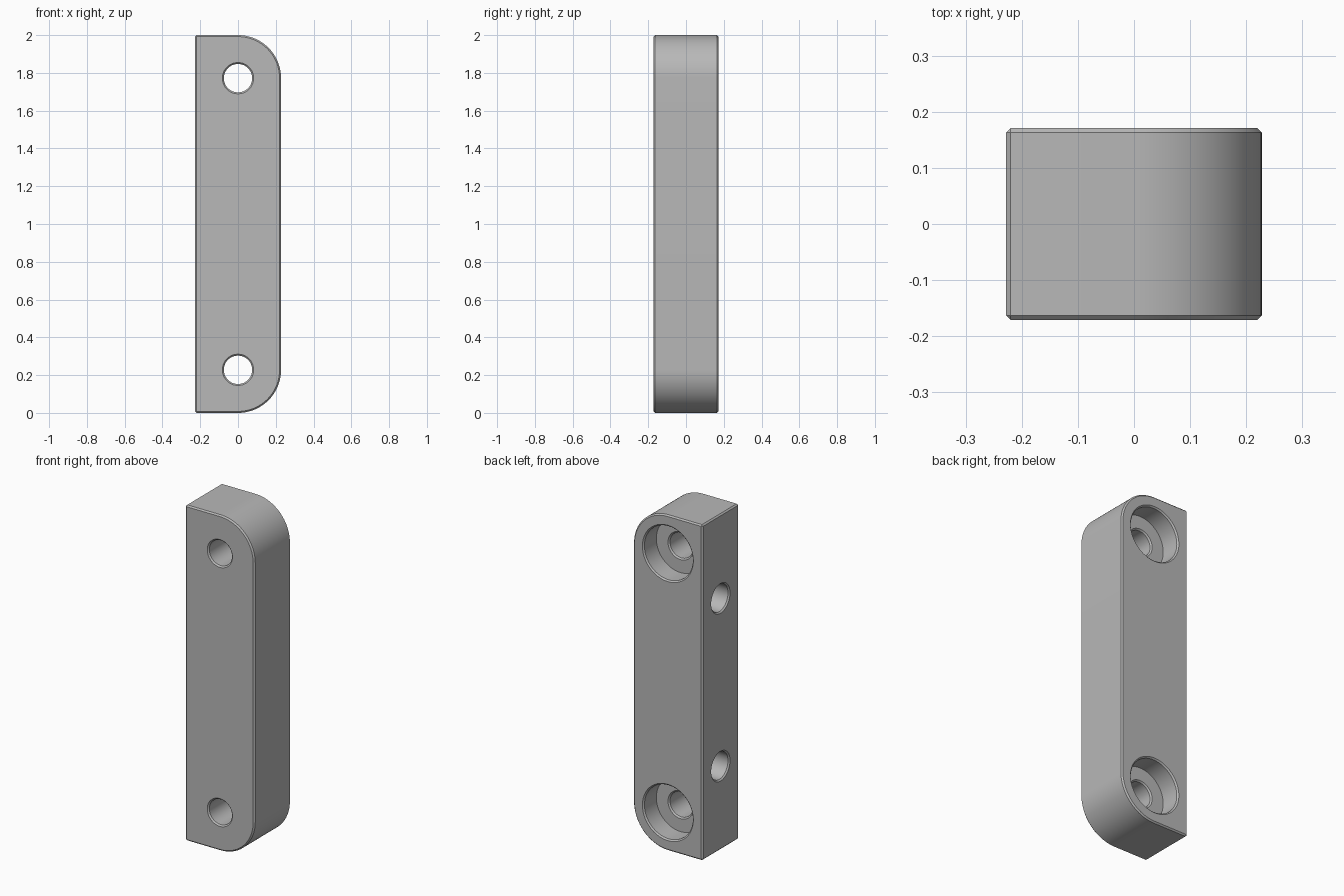
import bpy, bmesh, math
from mathutils import Matrix, Vector

if "Cube" in bpy.data.objects:
    bpy.data.objects.remove(bpy.data.objects["Cube"], do_unlink=True)

HALF_W, HALF_D, HEIGHT, CHAMFER = 0.228, 0.171, 2.0, 0.008

grey = bpy.data.materials.new("plain grey")
grey.use_nodes = True
colour = (0.48, 0.48, 0.48, 1)
grey.diffuse_color = colour
grey.node_tree.nodes["Principled BSDF"].inputs["Base Color"].default_value = colour


def make_object(name, bm):
    bmesh.ops.recalc_face_normals(bm, faces=bm.faces)
    mesh = bpy.data.meshes.new(name)
    bm.to_mesh(mesh)
    bm.free()
    mesh.materials.append(grey)
    obj = bpy.data.objects.new(name, mesh)
    bpy.context.collection.objects.link(obj)
    return obj


def lathe(name, profile, matrix, sides=64):
    """Solid of revolution about local z from (radius, depth) pairs."""
    bm = bmesh.new()
    rings = [[bm.verts.new((r * math.cos(math.tau * i / sides),
                            r * math.sin(math.tau * i / sides), d))
              for i in range(sides)] for r, d in profile]
    for a, b in zip(rings, rings[1:]):
        for i in range(sides):
            j = (i + 1) % sides
            bm.faces.new((a[i], a[j], b[j], b[i]))
    bm.faces.new(rings[0])
    bm.faces.new(rings[-1])
    bm.transform(matrix)
    return make_object(name, bm)


# Body outline: square corners on one side, quarter rounds on the other
outline = [(-HALF_W, HEIGHT), (-HALF_W, 0)]
steps = 24
for centre_z, start in ((HALF_W, -90), (HEIGHT - HALF_W, 0)):
    for i in range(steps + 1):
        a = math.radians(start + 90 * i / steps)
        outline.append((HALF_W * math.cos(a), centre_z + HALF_W * math.sin(a)))

bm = bmesh.new()
face = bm.faces.new([bm.verts.new((x, -HALF_D, z)) for x, z in outline])
extruded = bmesh.ops.extrude_face_region(bm, geom=[face])["geom"]
bmesh.ops.translate(bm, vec=(0, 2 * HALF_D, 0),
                    verts=[v for v in extruded if isinstance(v, bmesh.types.BMVert)])
bmesh.ops.recalc_face_normals(bm, faces=bm.faces)
sharp = [e for e in bm.edges if e.calc_face_angle(0) > math.radians(40)]
bmesh.ops.bevel(bm, geom=sharp, offset=CHAMFER, segments=1, affect='EDGES')
body = make_object("mounting_block", bm)

# Counterbored bolt holes, entered from the back
hole, bore, floor, depth, c = 0.075, 0.160, 0.12, 2 * HALF_D, CHAMFER
bolt_profile = [(bore + 2 * c, -c), (bore, c), (bore, floor), (hole + c, floor),
                (hole, floor + c), (hole, depth - c), (hole + 2 * c, depth + c)]
# Blind holes in the flat side
side_hole = 0.081
side_profile = [(side_hole + 2 * c, -c), (side_hole, c), (side_hole, 0.3)]

cutters = []
for z in (HALF_W, HEIGHT - HALF_W):
    place = Matrix.Translation((0, HALF_D, z)) @ Matrix.Rotation(math.pi / 2, 4, 'X')
    cutters.append(lathe("bolt_hole_cutter", bolt_profile, place))
for z in (0.5, 1.5):
    place = Matrix.Translation((-HALF_W, 0, z)) @ Matrix.Rotation(math.pi / 2, 4, 'Y')
    cutters.append(lathe("side_hole_cutter", side_profile, place))

bpy.ops.object.select_all(action='DESELECT')
body.select_set(True)
bpy.context.view_layer.objects.active = body
for cutter in cutters:
    cutter.hide_render = True
    mod = body.modifiers.new("hole", 'BOOLEAN')
    mod.operation = 'DIFFERENCE'
    mod.solver = 'EXACT'
    mod.object = cutter
    bpy.ops.object.modifier_apply(modifier=mod.name)
    bpy.data.objects.remove(cutter, do_unlink=True)

bpy.ops.object.shade_smooth_by_angle(angle=math.radians(30))
